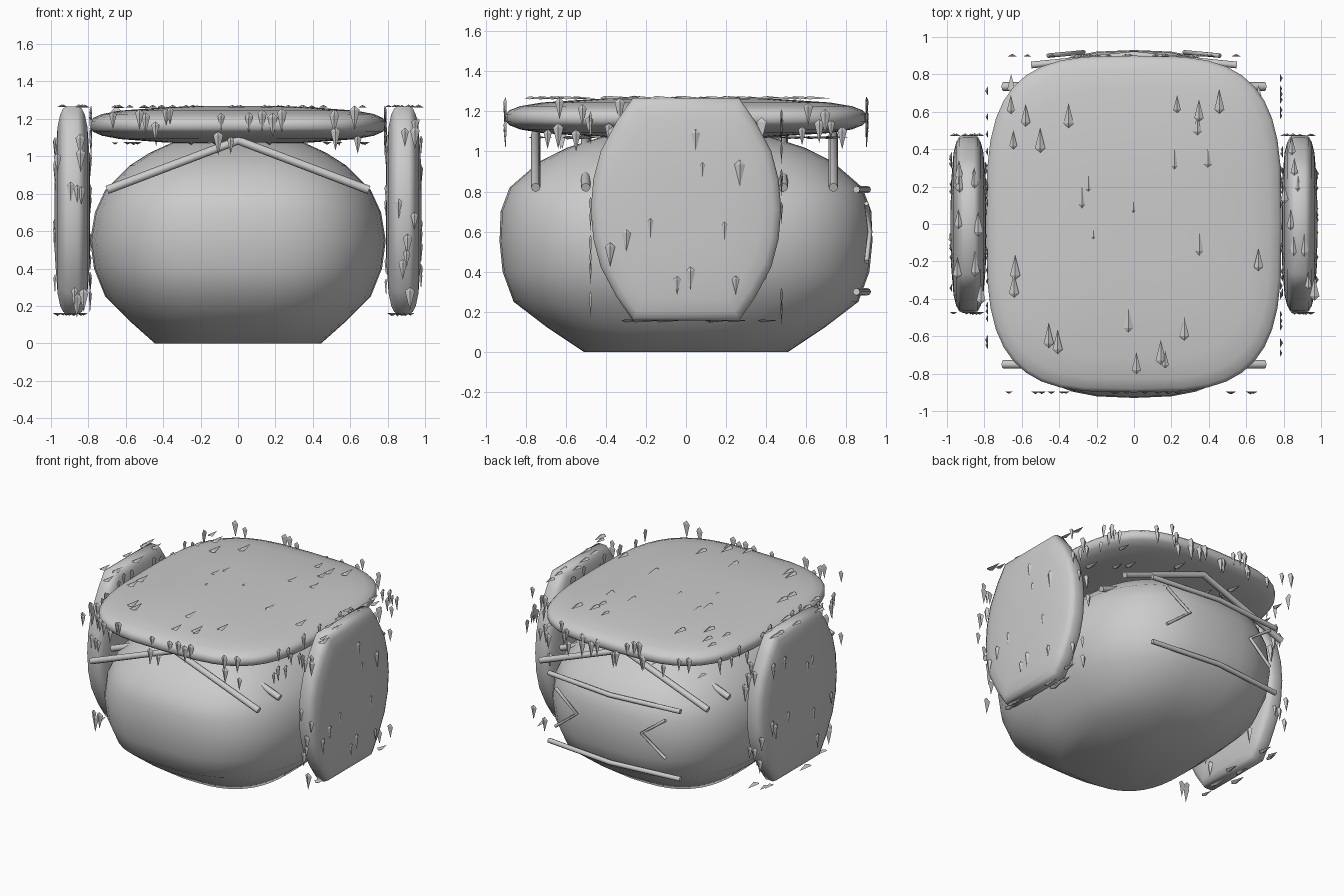
import bpy, bmesh, math, random
from mathutils import Vector

if "Cube" in bpy.data.objects:
    bpy.data.objects.remove(bpy.data.objects["Cube"])

random.seed(4)


def finish(name, bm, angle=None):
    bmesh.ops.recalc_face_normals(bm, faces=bm.faces)
    me = bpy.data.meshes.new(name)
    bm.to_mesh(me)
    bm.free()
    ob = bpy.data.objects.new(name, me)
    bpy.context.collection.objects.link(ob)
    if angle:
        bpy.ops.object.select_all(action='DESELECT')
        ob.select_set(True)
        bpy.context.view_layer.objects.active = ob
        bpy.ops.object.shade_smooth_by_angle(angle=math.radians(angle))
    return ob


def loft(name, rings):
    """Bridge equal-length rings of points and cap both ends."""
    bm = bmesh.new()
    vs = [[bm.verts.new(p) for p in r] for r in rings]
    n = len(vs[0])
    for a, b in zip(vs, vs[1:]):
        for i in range(n):
            j = (i + 1) % n
            bm.faces.new((a[i], a[j], b[j], b[i]))
    bm.faces.new(vs[0])
    bm.faces.new(vs[-1])
    return finish(name, bm, 50)


def superellipse(rx, ry, e, n=40):
    pts = []
    for i in range(n):
        t = 2 * math.pi * i / n
        c, s = math.cos(t), math.sin(t)
        pts.append((math.copysign(abs(c) ** (2 / e), c) * rx,
                    math.copysign(abs(s) ** (2 / e), s) * ry))
    return pts


def cushion(half):
    """Mirror (outline scale, thickness) pairs into a full edge profile."""
    return [(s, -t) for s, t in half] + [(s, t) for s, t in reversed(half)]


# rounded body with a flat base
body = [(0, .445, .51), (.12, .58, .69), (.25, .71, .86), (.4, .77, .915),
        (.55, .79, .93), (.7, .765, .925), (.82, .71, .88), (.95, .58, .73),
        (1.02, .47, .59), (1.07, .36, .43), (1.1, .2, .24), (1.11, .07, .08)]
loft("body", [[(x, y, z) for x, y in superellipse(sx, sy, 2.7)]
              for z, sx, sy in body])

# roof slab, lens-shaped in section
outline = superellipse(.79, .9, 3.4)
roof = cushion([(.3, .1), (.5, .094), (.8, .076), (.92, .058), (.98, .037), (1, .018)])
loft("roof_slab", [[(x * s, y * s, 1.168 + t) for x, y in outline]
                   for s, t in roof])

# side slabs: oval clipped flat at top and bottom
q = [(.475, 0), (.462, .15), (.425, .29), (.345, .44), (.265, .555)]
right = [(y, -z) for y, z in reversed(q[1:])] + q
outline = right + [(-y, z) for y, z in reversed(right)]
slab = cushion([(.25, .095), (.5, .092), (.8, .08), (.92, .066), (.98, .05), (1, .03)])
for side, sx in (("right", 1), ("left", -1)):
    loft(side + "_side_slab",
         [[(sx * .885 + t, y * s, .712 + z * s) for y, z in outline]
          for s, t in slab])


def rod(name, pts, r):
    cu = bpy.data.curves.new(name, 'CURVE')
    cu.dimensions = '3D'
    cu.bevel_depth = r
    cu.bevel_resolution = 2
    cu.use_fill_caps = True
    sp = cu.splines.new('POLY')
    sp.points.add(len(pts) - 1)
    for p, co in zip(sp.points, pts):
        p.co = (*co, 1)
    ob = bpy.data.objects.new(name, cu)
    bpy.context.collection.objects.link(ob)


# chevron rafters under the roof
for i, y in enumerate((-.75, -.5, .485, .735)):
    rod(f"rafter_{i}", [(-.7, y, .82), (0, y, 1.085), (.7, y, .82)], .023)

# bent bars and small chevrons on the back
for name, z in (("upper", .81), ("lower", .3)):
    rod(name + "_back_bar", [(-.55, .85, z), (0, .905, z), (.55, .85, z)], .018)
for name, s in (("right", 1), ("left", -1)):
    rod(name + "_back_chevron",
        [(s * .46, .9, .74), (s * .27, .918, .6), (s * .46, .9, .45)], .012)


def spikes(name, centre, size, counts):
    """Flat kite-shaped spikes scattered on the faces of a box."""
    bm = bmesh.new()
    for axis in range(3):
        for sign in (-1, 1):
            n = Vector((0, 0, 0))
            n[axis] = sign
            d = Vector((0, 1, 0)) if axis == 2 else Vector((0, 0, -1))
            w = n.cross(d)
            for _ in range(counts[axis]):
                c = Vector([centre[k] + size[k] * random.uniform(-.87, .87)
                            for k in range(3)])
                c[axis] = centre[axis] + sign * size[axis]
                k = random.uniform(.75, 1.1)
                tail = bm.verts.new(c - d * .022 * k)
                tip = bm.verts.new(c + d * .1 * k)
                ring = [bm.verts.new(c + o * k) for o in
                        (w * .025 - n * .005, n * .01, -w * .025 - n * .005)]
                for i in range(3):
                    a, b = ring[i], ring[(i + 1) % 3]
                    bm.faces.new((a, b, tip))
                    bm.faces.new((b, a, tail))
    finish(name, bm)


# spikes around each slab
spikes("roof_spikes", (0, 0, 1.168), (.785, .9, .097), (20, 20, 26))
for side, sx in (("right", 1), ("left", -1)):
    spikes(side + "_side_spikes", (sx * .885, 0, .712), (.093, .475, .555),
           (10, 9, 9))
